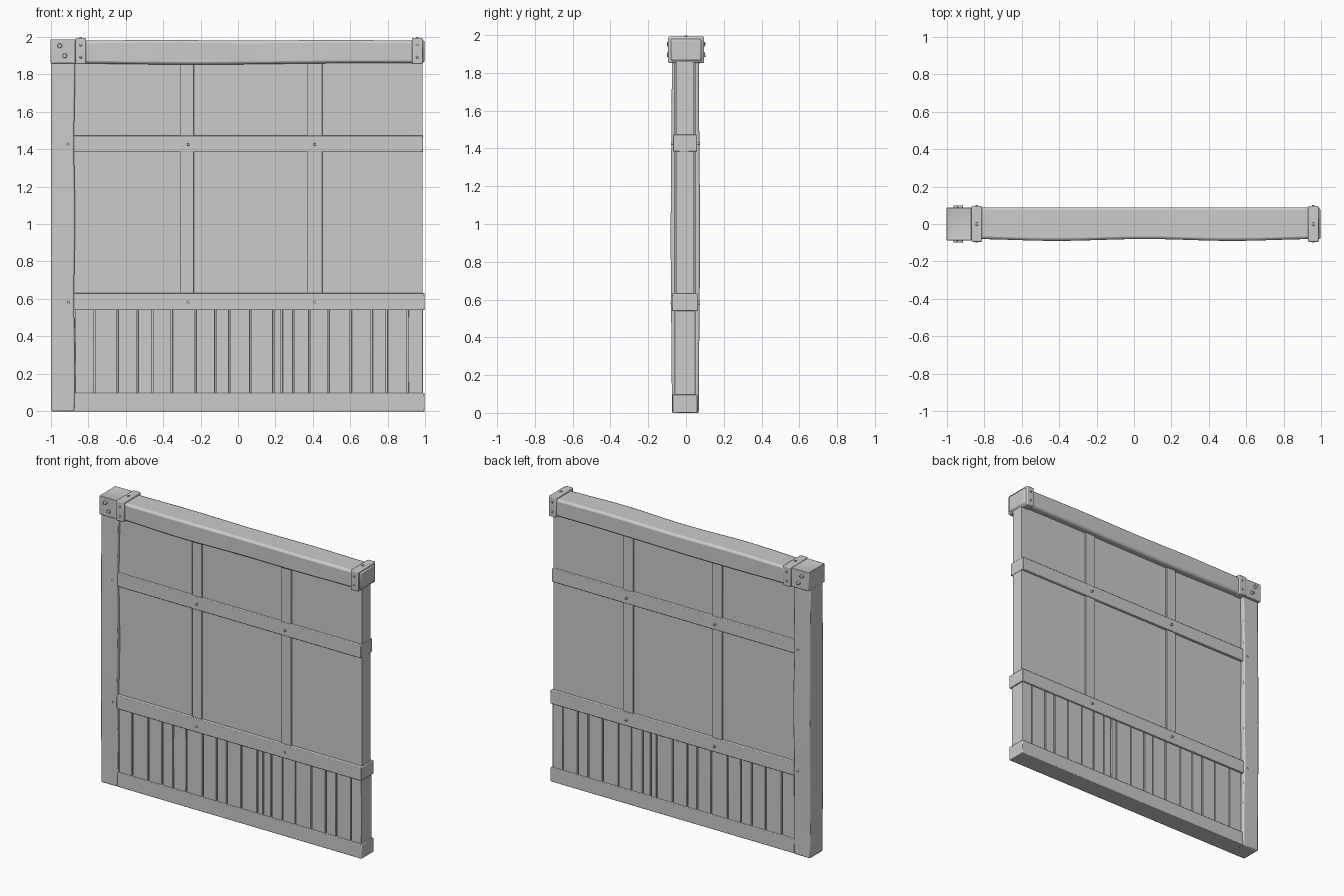
import bpy, bmesh, math
from mathutils import Matrix

if "Cube" in bpy.data.objects:
    bpy.data.objects.remove(bpy.data.objects["Cube"])

grey = bpy.data.materials.new("plain_grey")
grey.use_nodes = True
COLOUR = (0.6, 0.6, 0.6, 1)
grey.diffuse_color = COLOUR
grey.node_tree.nodes["Principled BSDF"].inputs["Base Color"].default_value = COLOUR


def finish(bm, name, bevel=0.0, smooth=True):
    mesh = bpy.data.meshes.new(name)
    bmesh.ops.recalc_face_normals(bm, faces=bm.faces)
    bm.to_mesh(mesh)
    bm.free()
    obj = bpy.data.objects.new(name, mesh)
    bpy.context.collection.objects.link(obj)
    mesh.materials.append(grey)
    if bevel:
        mod = obj.modifiers.new("worn_edges", "BEVEL")
        mod.width = bevel
        mod.segments = 2
        mod.limit_method = "ANGLE"
    if smooth:
        bpy.context.view_layer.objects.active = obj
        obj.select_set(True)
        bpy.ops.object.shade_smooth_by_angle(angle=math.radians(35))
        obj.select_set(False)
    return obj


def box(name, x, y, z, bevel=0.004):
    """Box from (low, high) ranges on each axis."""
    bm = bmesh.new()
    bmesh.ops.create_cube(bm, size=1)
    for v in bm.verts:
        v.co = [(r[0] + r[1]) / 2 + c * (r[1] - r[0])
                for r, c in zip((x, y, z), v.co)]
    return finish(bm, name, bevel)


def loft(name, sections, bevel):
    """Join rectangular cross-sections given as lists of four corners."""
    bm = bmesh.new()
    rings = [[bm.verts.new(p) for p in s] for s in sections]
    for a, b in zip(rings, rings[1:]):
        for i in range(4):
            j = (i + 1) % 4
            bm.faces.new((a[i], a[j], b[j], b[i]))
    bm.faces.new(rings[0])
    bm.faces.new(rings[-1])
    return finish(bm, name, bevel)


def bolt(name, x, z, front, back, radius=0.011):
    """Bolt running through the wall with a head on both sides."""
    bm = bmesh.new()
    turn = Matrix.Translation((x, (front + back) / 2, z)) @ Matrix.Rotation(math.pi / 2, 4, "X")
    bmesh.ops.create_cone(bm, cap_ends=True, segments=10, radius1=radius,
                          radius2=radius, depth=back - front, matrix=turn)
    finish(bm, name, 0.003)


# Corner post, slightly swollen by wear
post = []
for i in range(17):
    z = 1.87 * i / 16
    swell = 0.006 * math.sin(math.pi * i / 16) ** 2
    inner = -0.872 + 0.003 * math.sin(i * 0.9)
    f, b = -0.075 - swell, 0.068 + swell
    post.append([(-0.997, f, z), (inner, f, z), (inner, b, z), (-0.997, b, z)])
loft("corner_post", post, 0.008)

# Top beam, hewn thinner at mid length
beam = []
for i in range(25):
    t = i / 24
    x = -0.88 + 1.873 * t
    wave = math.cos(t * 4 * math.pi)
    f = -0.085 + 0.005 * math.cos(t * 4 * math.pi)
    low = 1.855 - 0.004 * math.cos((t - 0.35) * 2 * math.pi)
    top = 1.98 - 0.002 * wave
    beam.append([(x, f, low), (x, 0.088, low), (x, 0.088, top), (x, f, top)])
loft("top_beam", beam, 0.014)

# Metal post cap with a shallow recessed top
bm = bmesh.new()
bmesh.ops.create_cube(bm, size=1)
for v in bm.verts:
    v.co = (-0.934 + v.co.x * 0.132, v.co.y * 0.176, 1.922 + v.co.z * 0.13)
bm.faces.ensure_lookup_table()
top_face = [f for f in bm.faces if f.normal.z > 0.9]
bmesh.ops.inset_region(bm, faces=top_face, thickness=0.012, depth=-0.003)
finish(bm, "post_cap", 0.004)

# Beam straps with rivets on every visible side
for side, x0, x1 in (("right", -0.868, -0.81), ("left", 0.928, 0.986)):
    mid = (x0 + x1) / 2
    box(side + "_beam_strap", (x0, x1), (-0.095, 0.096), (1.853, 1.992), 0.006)
    for k, z in enumerate((1.89, 1.955)):
        bolt(f"{side}_strap_rivet_{k}", mid, z, -0.1, 0.102, 0.007)
    box(side + "_strap_top_rivet", (mid - 0.007, mid + 0.007), (-0.007, 0.007),
        (1.99, 1.997), 0.002)
box("beam_end_plate", (0.98, 0.996), (-0.08, 0.08), (1.865, 1.98), 0.008)
bolt("cap_bolt_upper", -0.951, 1.951, -0.1, 0.1, 0.013)
bolt("cap_bolt_lower", -0.925, 1.898, -0.1, 0.1, 0.013)

# Plaster infill and upright studs
box("infill_panel", (-0.88, 0.985), (-0.05, 0.04), (0.6, 1.87), 0)
for k, (x0, x1) in enumerate(((-0.31, -0.235), (0.37, 0.45))):
    box(f"stud_{k}", (x0, x1), (-0.06, 0.05), (0.6, 1.87), 0.003)

# Horizontal rails
box("middle_rail", (-0.878, 0.988), (-0.068, 0.058), (1.383, 1.473))
box("lower_rail", (-0.878, 0.996), (-0.075, 0.063), (0.54, 0.632))
box("sill_rail", (-0.878, 0.996), (-0.072, 0.06), (0.0, 0.098))
for k, x in enumerate((-0.905, -0.265, 0.41)):
    bolt(f"middle_rail_peg_{k}", x, 1.425, -0.079, 0.073, 0.008)
    bolt(f"lower_rail_peg_{k}", x, 0.582, -0.081, 0.075, 0.008)

# Board cladding at the bottom, with narrow gaps over a core
box("board_core", (-0.88, 0.98), (-0.04, 0.03), (0.05, 0.58), 0)
seams = (-0.872, -0.767, -0.644, -0.537, -0.455, -0.353, -0.227, -0.12, -0.045,
         0.067, 0.19, 0.234, 0.297, 0.382, 0.482, 0.602, 0.714, 0.794, 0.906, 0.99)
for k, (x0, x1) in enumerate(zip(seams, seams[1:])):
    box(f"board_{k}", (x0 + 0.004, x1 - 0.004), (-0.06, 0.05), (0.05, 0.58), 0.002)
